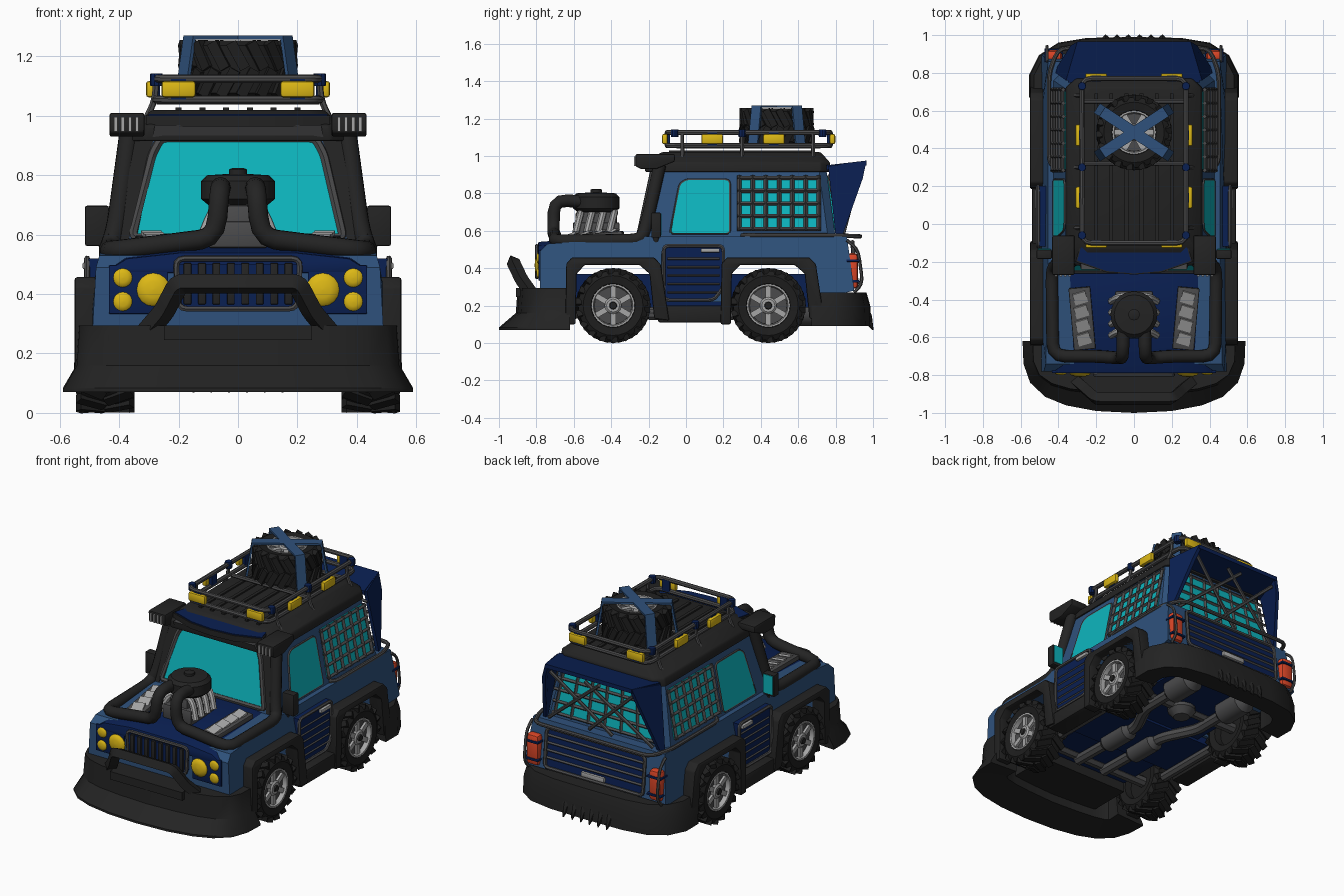
import bpy, bmesh, math
from mathutils import Vector, Matrix

if "Cube" in bpy.data.objects:
    bpy.data.objects.remove(bpy.data.objects["Cube"])

def material(name, *rgb):
    m = bpy.data.materials.new(name)
    m.diffuse_color = (*rgb, 1)
    m.use_nodes = True
    m.node_tree.nodes["Principled BSDF"].inputs["Base Color"].default_value = m.diffuse_color
    return m

BLACK = material("black_plastic", .017, .017, .017)
RUBBER = material("tyre_rubber", .013, .013, .013)
STEEL = material("dark_steel", .07, .07, .072)
SILVER = material("silver", .38, .38, .38)
NAVY = material("navy_paint", .003, .014, .085)
BLUE = material("blue_paint", .028, .083, .2)
GLASS = material("cyan_glass", .004, .46, .51)
YELLOW = material("yellow_lamp", .72, .48, .008)
RED = material("red_lamp", .7, .06, .02)

# ---- shapes: every helper returns (verts, faces) ----
def loft(rings, loop=False):
    n, k = len(rings[0]), len(rings)
    V = [Vector(p) for r in rings for p in r]
    F = [(i*n+j, i*n+(j+1) % n, (i+1) % k*n+(j+1) % n, (i+1) % k*n+j)
         for i in range(k if loop else k-1) for j in range(n)]
    if not loop:
        F += [tuple(range(n))[::-1], tuple(range((k-1)*n, k*n))]
    return V, F

def prism(pts, vec):
    P = [Vector(p) for p in pts]
    return loft([P, [p + Vector(vec) for p in P]])

def box(c, s):
    x, y, z = (v/2 for v in s)
    return prism([Vector(c)+Vector(p) for p in ((-x, -y, -z), (x, -y, -z), (x, y, -z), (-x, y, -z))], (0, 0, 2*z))

def lathe(c, axis, prof, n=20):
    q = Vector((0, 0, 1)).rotation_difference(Vector(axis))
    return loft([[Vector(c) + q @ Vector((r*math.cos(2*math.pi*j/n), r*math.sin(2*math.pi*j/n), h))
                  for j in range(n)] for r, h in prof])

def tube(pts, r, n=8, bend=.05, loop=False):
    P, path, rings, u = [Vector(p) for p in pts], [], [], None
    for i, p in enumerate(P):
        if not loop and i in (0, len(P)-1):
            path.append(p)
            continue
        a, b = P[i-1]-p, P[(i+1) % len(P)]-p
        A = p + a.normalized()*min(bend, a.length*.45)
        B = p + b.normalized()*min(bend, b.length*.45)
        path += [A*(1-t)**2 + p*(2*t*(1-t)) + B*t*t for t in (0, .33, .67, 1)]
    k = len(path)
    for i, p in enumerate(path):
        t = ((path[(i+1) % k] if loop or i < k-1 else p) - (path[i-1] if loop or i else p)).normalized()
        u = t.orthogonal() if u is None else u
        u = (u - t*u.dot(t)).normalized()
        v = t.cross(u)
        rings.append([p + (u*math.cos(a) + v*math.sin(a))*r for a in (2*math.pi*(j+.5)/n for j in range(n))])
    return loft(rings, loop)

def xf(shape, M):
    return [M @ Vector(v) for v in shape[0]], shape[1]

def ring(x, y0, y1, z, c):
    return [(-x+c, y0, z), (x-c, y0, z), (x, y0+c, z), (x, y1-c, z),
            (x-c, y1, z), (-x+c, y1, z), (-x, y1-c, z), (-x, y0+c, z)]

def add(name, mat, shapes, mirror=False, bevel=0, M=Matrix()):
    bm = bmesh.new()
    for sx in ((1, -1) if mirror else (1,)):
        for V, F in shapes:
            vs = []
            for v in V:
                p = M @ Vector(v)
                vs.append(bm.verts.new((p.x*sx, p.y, p.z)))
            for f in F:
                bm.faces.new([vs[i] for i in f])
    bmesh.ops.recalc_face_normals(bm, faces=bm.faces[:])
    if bevel:
        bmesh.ops.bevel(bm, geom=[e for e in bm.edges if e.calc_face_angle(0) > .5],
                        offset=bevel, segments=2, profile=.5, affect='EDGES')
    for f in bm.faces:
        f.smooth = True
    for e in bm.edges:
        e.smooth = e.calc_face_angle(0) < .6
    me = bpy.data.meshes.new(name)
    bm.to_mesh(me)
    bm.free()
    me.materials.append(mat)
    bpy.context.scene.collection.objects.link(bpy.data.objects.new(name, me))

# cabin surface maps, so that panels and bars follow the sloping walls
def SIDE(y, z, o=0):
    return Vector((.425-.072*(z-.57)/.36+o, y, z))
def FRONT(x, z, o=0):
    return Vector((x, -.25+.08*(z-.56)/.37-o, z))
def BACK(x, z, o=0):
    return Vector((x, .80-.05*(z-.56)/.37+o, z))

# ---- lower body with wheel arches ----
arch = [(-.59, .1), (-.585, .37), (-.54, .418), (-.25, .418), (-.195, .37), (-.17, .13)]
under = [(y, max(z, .22)) for y, z in arch]
prof = [(-.78, .28), (-.78, .49), (-.74, .53), (-.2, .57), (.86, .57), (.9, .28)] + [(y+.83, z) for y, z in under[::-1]] + under[::-1]
add("lower_body", BLUE, [loft([[(s*min(.49, .49-.035*(z-.45)/.12), y, z) for y, z in prof] for s in (-1, 1)])])
add("floor_pan", NAVY, [box((0, .05, .28), (.62, 1.6, .18)), box((0, .03, .2), (.9, .38, .05))])
outer = [(-.645, .1), (-.64, .425), (-.61, .457), (-.17, .457), (-.135, .42), (-.09, .12)]
for nm, d in (("front", 0), ("rear", .83)):
    add(nm+"_fender_flares", BLACK, [prism([(.46, y+d, z) for y, z in outer + arch[::-1]], (.09, 0, 0))], True, .008)
add("side_sills", BLACK, [box((.48, .03, .155), (.12, .36, .09))], True, .01)

# ---- cabin, roof, glass ----
add("cabin", BLUE, [loft([ring(.427, -.25, .8, .56, .04), ring(.353, -.17, .75, .93, .04)])])
add("roof", BLACK, [loft([ring(.365, -.22, .77, .915, .05), ring(.355, -.22, .77, .965, .05),
                          ring(.29, -.13, .72, 1.02, .06)])], bevel=.008)
visor = [(-.31, -.2), (-.15, -.255), (0, -.268), (.15, -.255), (.31, -.2), (.29, -.13), (-.29, -.13)]
add("roof_brow", BLACK, [prism([(x, y, .965) for x, y in visor], (0, 0, .036))])
add("roof_visor", NAVY, [prism([(x*.97, y+.006, 1.001) for x, y in visor], (0, 0, .006))])
add("roof_ribs", BLACK, [box((x, .3, 1.022), (.02, .78, .014)) for x in (-.2, -.12, -.04, .04, .12, .2)])
ws = [(-.355, .59), (.355, .59), (.29, .87), (.26, .925), (-.26, .925), (-.29, .87)]
add("windshield", GLASS, [prism([FRONT(x, z, .006) for x, z in ws], (0, .009, 0))])
add("windshield_frame", STEEL, [tube([FRONT(x, z, .005) for x, z in ws], .015, 6, .02, True),
    prism([FRONT(x, z, .04+.8*max(0, z-.92)) for x, z in ((-.29, .915), (-.25, .928), (.25, .928), (.29, .915), (.28, .97), (-.28, .97))], (0, .07, 0))])
add("front_pillars", BLACK, [prism([FRONT(x, z, .004) for x, z in ((.37, .57), (.41, .57), (.345, .93), (.28, .93), (.302, .87))], (0, .05, 0))], True)
sw = [(-.085, .585), (.235, .585), (.235, .86), (.22, .875), (0, .875), (-.035, .85)]
add("door_windows", GLASS, [prism([SIDE(y, z, .006) for y, z in sw], (-.009, 0, 0))], True)
add("door_window_seals", STEEL, [tube([SIDE(y, z, .003) for y, z in sw], .006, 4, .02, True)], True)
rw = [(.28, .605), (.72, .605), (.7, .89), (.29, .89)]
add("rear_side_windows", GLASS, [prism([SIDE(y, z, .005) for y, z in rw], (-.008, 0, 0))], True)
grid = [tube([SIDE(y, .6, .014), SIDE(y, .895, .014)], .012, 4) for y in [.285+.071*i for i in range(7)]]
grid += [tube([SIDE(.275, z, .014), SIDE(.72, z, .014)], .011, 4) for z in [.61+.068*i for i in range(5)]]
add("side_window_grid", STEEL, grid, True)
add("rear_window", GLASS, [prism([BACK(*p, .006) for p in ((-.36, .6), (.36, .6), (.3, .89), (-.3, .89))], (0, -.009, 0))])
add("rear_window_grid", STEEL,
    [tube([BACK(x*1.15, .59, .012), BACK(x, .9, .012)], .010, 4) for x in [-.3+.1*i for i in range(7)]] +
    [tube([BACK(-.36, z, .012), BACK(.36, z, .012)], .010, 4) for z in (.6, .67, .74, .81, .88)] +
    [tube([(a, .84, .58), (b, .93, .92)], .011, 6) for a, b in ((-.36, .05), (-.08, .29), (.36, -.05), (.08, -.29))])

# ---- rear spoiler hood ----
add("spoiler_top", NAVY, [prism([(-.35, .75, .95), (.35, .75, .95), (.3, .965, .975), (-.3, .965, .975)], (0, 0, -.025))])
add("spoiler_sides", NAVY, [prism([(.36, .76, .945), (.415, .80, .57), (.405, .835, .57), (.335, .945, .88), (.3, .965, .975)],
                                  (-.022, 0, 0))], True)

# ---- hood, vents, engine ----
hood = [(-.44, -.03), (-.39, 0), (-.2, .02), (.2, .02), (.39, 0), (.44, -.03)]
add("hood", NAVY, [loft([[(x*.96, -.79, .52+z) for x, z in hood + [(.44, -.05), (-.44, -.05)]],
                         [(x, -.2, .565+z) for x, z in hood + [(.44, -.05), (-.44, -.05)]]])], bevel=.006)
vent = Matrix.Translation((.275, -.5, .57)) @ Matrix.Rotation(-.09, 4, 'Z') @ Matrix.Rotation(.08, 4, 'X')
add("hood_vent_frames", STEEL, [box((0, 0, 0), (.115, .33, .03))], True, .006, vent)
add("hood_vent_louvres", SILVER, [xf(box((0, 0, 0), (.07, .064, .012)), Matrix.Translation((0, -.11+.073*i, .018)) @
                                     Matrix.Rotation(-.2, 4, 'Z') @ Matrix.Rotation(.3, 4, 'X')) for i in range(4)], True, 0, vent)
add("engine_block", STEEL, [box((0, -.48, .6), (.2, .25, .09)), box((0, -.48, .64), (.12, .22, .12))], bevel=.01)
add("exhaust_headers", SILVER, [tube([(.03, -.38-.06*i, .7), (.08, -.385-.06*i, .69), (.12, -.41-.06*i, .59)], .019)
                                for i in range(4)], True)
add("air_scoop", BLACK, [lathe((0, -.48, 0), (0, 0, 1), [(.06, .6), (.06, .7), (.1, .7), (.124, .72), (.124, .78),
                        (.105, .8), (.03, .805), (.03, .82), (.02, .824)], 20)])
add("intake_pipes", BLACK, [tube([(.055, -.48, .75), (.06, -.705, .765), (.075, -.71, .59), (.19, -.7, .575), (.43, -.7, .545),
                                  (.435, -.24, .55), (.41, -.215, .62), (.365, -.14, .95)], .034, 12, .07)], True)

# ---- snorkel boxes ----
snk = [(-.27, .945), (-.27, 1.01), (-.06, 1.01), (-.06, .97), (-.16, .93), (-.24, .93)]
add("snorkel_boxes", BLACK, [prism([(.315, y, z) for y, z in snk], (.118, 0, 0))], True, .008)
add("snorkel_slats", SILVER, [box((.34+.024*i, -.272, .972), (.011, .012, .05)) for i in range(4)], True)

# ---- front face ----
add("grille_panel", NAVY, [prism([(x, -.785, z) for x, z in ((-.19, .35), (.19, .35), (.21, .38), (.21, .5), (-.21, .5), (-.21, .38))], (0, -.012, 0))])
add("grille_bars", BLACK, [box((-.17+.0486*i, -.8, .435), (.026, .016, .14)) for i in range(8)], bevel=.004)
add("grille_surround", STEEL, [tube([(-.2, -.798, .35), (.2, -.798, .35), (.21, -.798, .52), (-.21, -.798, .52)], .01, 6, .03, True)])
add("headlight_bezels", NAVY, [box((.335, -.782, .415), (.2, .014, .165))], True, .005)
dome = [(1, 0), (1, .08), (.85, .25), (.5, .36), (.02, .4)]
add("headlights", YELLOW, [lathe(c, (0, -1, 0), [(r*a, r*b) for a, b in dome], 16) for c, r in
    (((.285, -.787, .415), .056), ((.388, -.787, .455), .032), ((.388, -.787, .375), .032))], True)

# ---- plow, bull bar, rear bumper ----
def skirt(stations, section):
    full = [(-s[0], s[1], -s[2], *s[3:]) for s in stations[:0:-1]] + stations
    return loft([[(x-nx*(k*i+d), y-ny*(k*i+d), z) for k, d, z in section] for x, y, nx, ny, i in full])
add("snow_plow", BLACK, [skirt([(0, -1, 0, -1, .09), (.2, -.99, .08, -1, .09), (.36, -.96, .25, -.97, .08), (.47, -.915, .45, -.88, .07),
                                (.55, -.84, .75, -.65, .055), (.585, -.74, .95, -.25, .045), (.59, -.62, 1, 0, .045)],
                               [(0, 0, .07), (0, 0, .083), (1, 0, .16), (1, .01, .295), (1, .17, .295), (1, .15, .08)])])
add("bull_bar", BLACK, [tube([(-.31, -.83, .27), (-.25, -.88, .34), (-.2, -.925, .435), (.2, -.925, .435),
                              (.25, -.88, .34), (.31, -.83, .27)], .036, 4, .02),
                        box((0, -.87, .27), (.5, .08, .05))])
add("rear_bumper", BLACK, [skirt([(0, .985, 0, 1, 0), (.25, .98, .1, 1, 0), (.4, .955, .4, .9, 0), (.5, .89, .8, .6, 0), (.55, .79, 1, .2, 0), (.55, .67, 1, 0, 0)],
                                 [(0, -.005, .09), (0, 0, .2), (0, .02, .27), (0, .13, .27), (0, .13, .1)])])
add("bumper_spikes", BLACK, [lathe((-.15+.06*i, .96, .15), (0, .5, -1), [(.03, 0), (.028, .02), (.003, .09)], 8) for i in range(6)])

# ---- doors, mirrors ----
dr = [(-.12, .23), (.15, .23), (.2, .3), (.2, .52), (-.12, .52)]
add("door_panels", NAVY, [prism([(.503, y, z) for y, z in dr], (-.05, 0, 0))], True)
add("door_bars", STEEL, [tube([(.508, y, z) for y, z in dr], .010, 6, .03, True)] +
    [tube([(.503, -.1, z), (.503, .18, z)], .006, 4) for z in (.27, .315, .36, .405, .45)], True)
add("door_handles", SILVER, [box((.513, .13, .495), (.02, .1, .022))], True, .004)
add("wing_mirrors", BLACK, [box((.475, -.16, .63), (.08, .05, .135)), tube([(.44, -.16, .5), (.46, -.16, .6)], .018)], True, .006)
add("mirror_glass", GLASS, [box((.475, -.134, .635), (.065, .006, .115))], True)

# ---- tail: gate, lamps, guard rails ----
add("tailgate_panel", NAVY, [prism([(-.34, .9, .3), (.34, .9, .3), (.34, .878, .54), (-.34, .878, .54)], (0, .008, 0))])
add("tailgate_bars", STEEL, [tube([(-.34, .913, .3), (.34, .913, .3), (.34, .89, .54), (-.34, .89, .54)], .011, 6, .03, True)] +
    [tube([(-.33, .91-.1*(z-.3), z), (.33, .91-.1*(z-.3), z)], .008, 4) for z in (.36, .405, .45, .495)])
add("tailgate_handle", SILVER, [box((0, .918, .33), (.16, .02, .03))], bevel=.005)
add("tail_lamps", RED, [box((.425, .89, .385), (.085, .06, .19))], True, .02)
add("tail_lamp_cages", NAVY, [box((.425, .893, z), (.1, .072, .014)) for z in (.33, .44)], True, .005)
add("tail_lamp_guards", STEEL, [tube([(.46, .86, .55), (.46, .92, .5), (.46, .945, .32), (.46, .9, .27)], .009, 6)], True)
add("guard_rail", STEEL, [tube([(s*.42, .3, .575), (s*.45, .33, .575), (s*.45, .8, .575), (s*.4, .93, .57), (0, .93, .57)], .012) for s in (1, -1)])

# ---- roof rack with lamps ----
add("roof_rack", STEEL, [tube([(-.275, -.1, z), (.275, -.1, z), (.275, .77, z), (-.275, .77, z)], .014, 8, .05, True) for z in (1.125, 1.055)] +
    [tube([(s*.275, y, 1.125), (s*.28, y, 1.05), (s*.315, y, .98)], .011, 6) for s in (1, -1) for y in (-.02, .3, .68)] +
    [tube([(-.275, y, 1.05), (.275, y, 1.05)], .012, 6) for y in (.32, .65)])
add("rack_clamps", NAVY, [lathe((.275, y, 1.1), (0, 0, 1), [(.02, 0), (.022, .01), (.022, .035), (.02, .042)], 10) for y in (-.06, .3, .73)] +
    [box((.2, y, 1.09), (.05, .03, .07)) for y in (-.1, .77)] + [box((.277, y, 1.09), (.03, .05, .07)) for y in (.14, .47)], True)
add("rack_lamps", YELLOW, [box((.2, y, 1.09), (.115, .03, .055)) for y in (-.113, .783)] +
    [box((.295, y, 1.09), (.03, .115, .055)) for y in (.14, .47)], True, .01)

# ---- wheels ----
def wheel(name, M, mirror):
    tread = [xf(box((0, 0, 0), (.03, .036, .1)), Matrix.Rotation(math.pi*(2*i+(s > 0))/18, 4, 'Z') @
                Matrix.Translation((.183, 0, s*.046)) @ Matrix.Rotation(s*.5, 4, 'X')) for i in range(18) for s in (1, -1)]
    add(name+"_tyre", RUBBER, [lathe((0, 0, 0), (0, 0, 1), [(.11, -.05), (.118, -.09), (.16, -.097), (.187, -.08),
        (.187, .08), (.16, .097), (.118, .09), (.11, .05)], 28)] + tread, mirror, 0, M)
    add(name+"_disc", STEEL, [lathe((0, 0, .045), (0, 0, 1), [(.112, 0), (.1, .02)], 20)], mirror, 0, M)
    add(name+"_rim", SILVER, [loft([[(r*math.cos(a), r*math.sin(a), h) for r, h in ((.116, .06), (.116, .092), (.106, .092), (.1, .06))]
                                    for a in (math.pi*j/12 for j in range(24))], True),
                              lathe((0, 0, .06), (0, 0, 1), [(.045, 0), (.045, .02), (.035, .028)], 12)] +
        [xf(box((.067, 0, .072), (.075, .03, .016)), Matrix.Rotation(math.pi*i/3, 4, 'Z')) for i in range(6)], mirror, 0, M)
    add(name+"_hub", BLACK, [lathe((0, 0, .085), (0, 0, 1), [(.022, 0), (.018, .012)], 10)], mirror, 0, M)
for nm, y in (("front_wheels", -.39), ("rear_wheels", .44)):
    wheel(nm, Matrix.Translation((.447, y, .2)) @ Matrix.Rotation(math.pi/2, 4, 'Y'), True)
wheel("spare_wheel", Matrix.Translation((0, .485, 1.157)), False)
strap = [(-.235, 1.06), (-.2, 1.27), (.2, 1.27), (.235, 1.06), (.222, 1.06), (.19, 1.258), (-.19, 1.258), (-.222, 1.06)]
add("spare_straps", BLUE, [xf(prism([(s, -.03, z) for s, z in strap], (0, .06, 0)), Matrix.Translation((0, .485, 0)) @
                              Matrix.Rotation(a, 4, 'Z')) for a in (.58, -.58)])

# ---- underside ----
add("axles", STEEL, [tube([(-.4, y, .2), (.4, y, .2)], .035) for y in (-.39, .44)] +
    [lathe((0, .44, .13), (0, 0, 1), [(.05, 0), (.085, .04), (.085, .12)], 12)])
add("exhaust_pipes", STEEL, [tube([(.1, -.4, .17), (.1, .15, .16), (.2, .35, .16), (.2, .93, .16)], .034)] +
    [lathe((.2, .56, .165), (0, 1, 0), [(.035, 0), (.075, .04), (.075, .22), (.035, .26)], 14),
     lathe((.1, -.15, .165), (0, 1, 0), [(.035, 0), (.058, .03), (.058, .22), (.035, .25)], 14),
     tube([(.4, -.2, .15), (.4, .25, .15)], .03)], True)
add("front_skid_plate", BLACK, [box((0, -.64, .16), (.62, .36, .06))])
